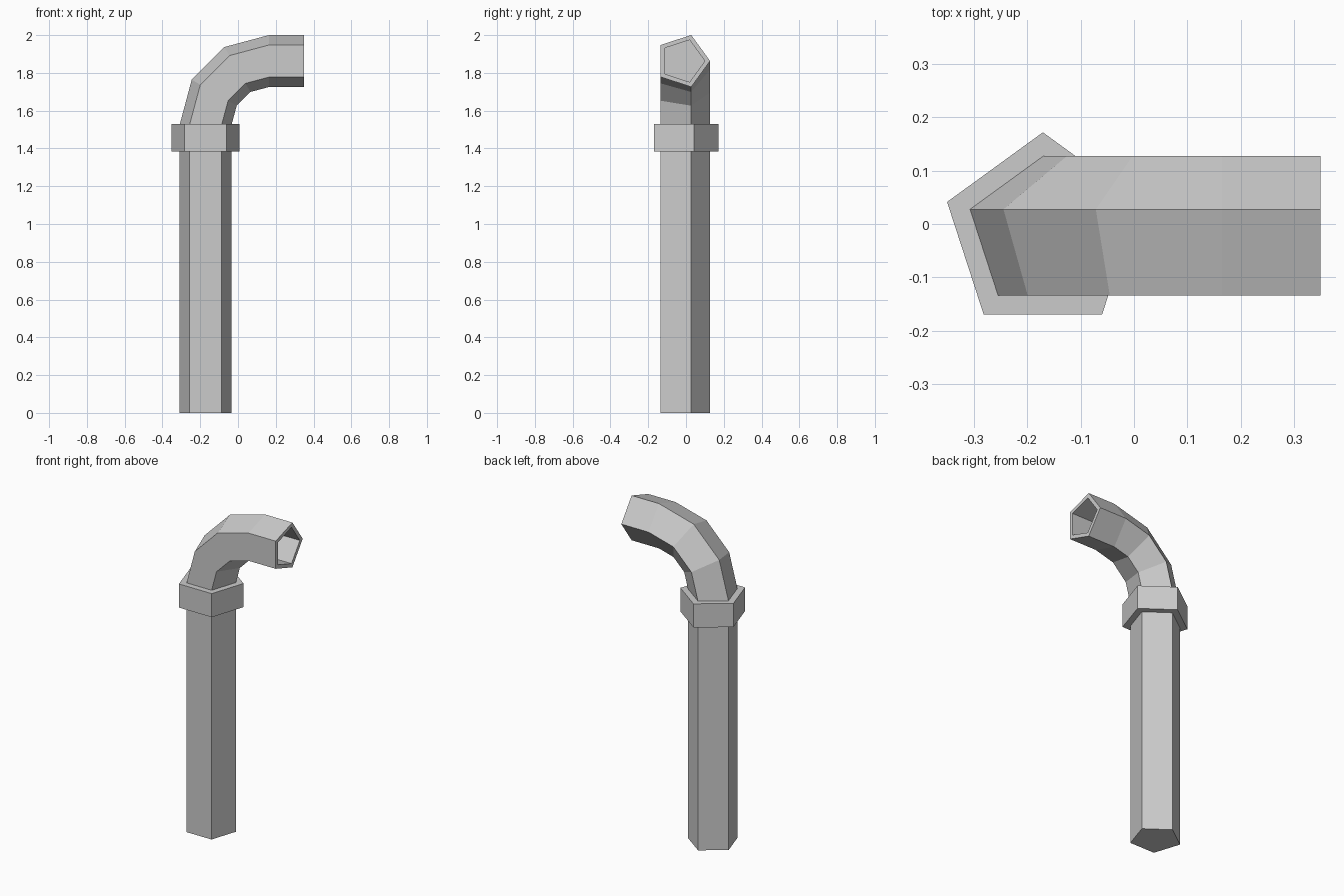
import bpy, bmesh, math

if "Cube" in bpy.data.objects:
    bpy.data.objects.remove(bpy.data.objects["Cube"])

SIDES = 5
CX, CY = -0.171, -0.017      # axis of the upright pipe
BEND_X, BEND_Z = 0.165, 1.527  # centre of the elbow
BEND_R = BEND_X - CX
PIPE_R, BORE_R, COLLAR_R = 0.1445, 0.117, 0.189
END_X, TOP_Z = 0.35, BEND_Z + BEND_R


def sweep(name, stations):
    """Skin pentagon rings; each station is (x, z, tilt in degrees, radius)."""
    bm = bmesh.new()
    rings = []
    for x, z, tilt, r in stations:
        t = math.radians(tilt)
        ring = []
        for i in range(SIDES):
            a = math.pi / 2 + i * math.tau / SIDES
            d = r * math.cos(a)
            ring.append(bm.verts.new((x + d * math.cos(t),
                                      CY + r * math.sin(a),
                                      z - d * math.sin(t))))
        rings.append(ring)
    for lo, hi in zip(rings, rings[1:]):
        for i in range(SIDES):
            j = (i + 1) % SIDES
            bm.faces.new((lo[i], lo[j], hi[j], hi[i]))
    bm.faces.new(rings[0][::-1])
    bm.faces.new(rings[-1])
    bmesh.ops.recalc_face_normals(bm, faces=bm.faces)
    mesh = bpy.data.meshes.new(name)
    bm.to_mesh(mesh)
    bm.free()
    obj = bpy.data.objects.new(name, mesh)
    bpy.context.collection.objects.link(obj)
    return obj


# Upright pipe, three-segment elbow, and outlet with a recessed bore
path = [(CX, 0, 0, PIPE_R)]
for deg in (0, 30, 60, 90):
    a = math.radians(deg)
    path.append((BEND_X - BEND_R * math.cos(a),
                 BEND_Z + BEND_R * math.sin(a), deg, PIPE_R))
path += [(END_X, TOP_Z, 90, PIPE_R),
         (END_X, TOP_Z, 90, BORE_R),
         (BEND_X, TOP_Z, 90, BORE_R)]
sweep("bent_pipe", path)

# Collar around the joint
sweep("collar", [(CX, 1.385, 0, COLLAR_R), (CX, 1.53, 0, COLLAR_R)])
